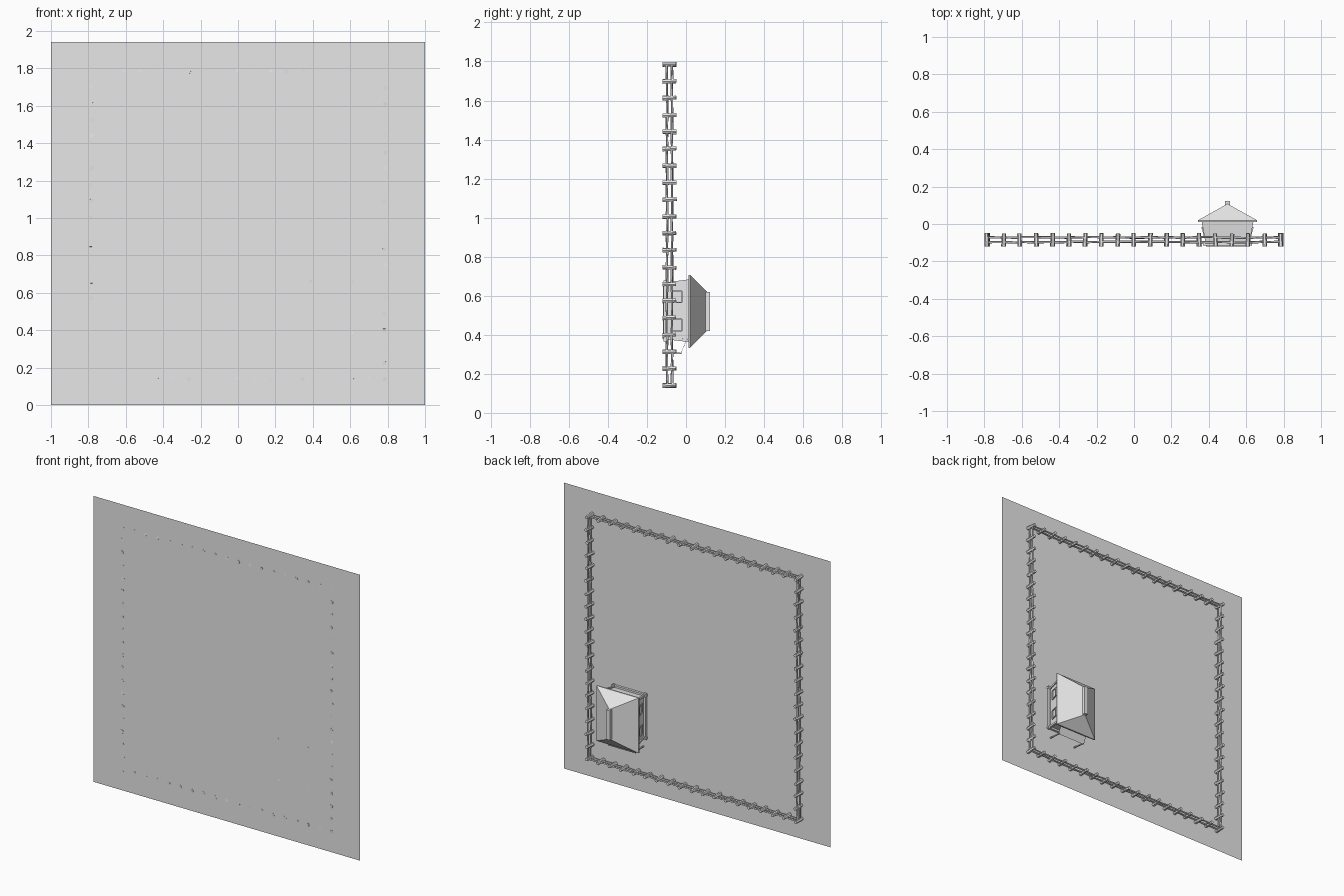
import bpy, bmesh, math, random
from mathutils import Vector, Matrix

random.seed(4)
cube = bpy.data.objects.get("Cube")
if cube:
    bpy.data.objects.remove(cube, do_unlink=True)

grey = bpy.data.materials.new("plain_grey")
grey.use_nodes = True
colour = (0.8, 0.8, 0.8, 1)
grey.diffuse_color = colour
grey.node_tree.nodes["Principled BSDF"].inputs["Base Color"].default_value = colour


def finish(name, bm):
    bmesh.ops.recalc_face_normals(bm, faces=bm.faces)
    mesh = bpy.data.meshes.new(name)
    bm.to_mesh(mesh)
    bm.free()
    mesh.materials.append(grey)
    obj = bpy.data.objects.new(name, mesh)
    bpy.context.collection.objects.link(obj)
    return obj


def bar(bm, a, b, r1, r2=None, sides=4):
    """Straight pole from a to b, optionally tapered."""
    a, b = Vector(a), Vector(b)
    d = b - a
    turn = d.to_track_quat('Z', 'Y').to_matrix().to_4x4()
    spin = Matrix.Rotation(math.pi / sides, 4, 'Z')
    bmesh.ops.create_cone(bm, cap_ends=True, segments=sides, radius1=r1,
                          radius2=r2 or r1, depth=d.length,
                          matrix=Matrix.Translation((a + b) / 2) @ turn @ spin)


def hull(name, points):
    bm = bmesh.new()
    for p in points:
        bm.verts.new(p)
    bmesh.ops.convex_hull(bm, input=bm.verts)
    bmesh.ops.dissolve_limit(bm, angle_limit=0.01, verts=bm.verts, edges=bm.edges)
    return finish(name, bm)


def ring(y, half, low, high, mid=0.5):
    """Rectangle of corners at depth y, in order around the cabin."""
    return [Vector((mid + sx * half, y, z)) for sx, z in
            ((-1, low), (1, low), (1, high), (-1, high))]


def box(name, centre, size):
    bm = bmesh.new()
    bmesh.ops.create_cube(bm, size=1, matrix=Matrix.Translation(centre) @ Matrix.Diagonal((*size, 1)))
    return finish(name, bm)


# Ground sheet, standing upright
GROUND = -0.119
bm = bmesh.new()
bm.faces.new([bm.verts.new(p) for p in ring(GROUND, 1, 0, 1.94, 0)][::-1])
finish("ground", bm)

# Fence: slightly crooked posts round a rectangle, two rails between them
X, LOW, HIGH = 0.785, 0.14, 1.785
corners = ring(0, X, LOW, HIGH, 0)
spots = []
for i, count in enumerate((18, 19, 18, 19)):
    start, end = corners[i], corners[(i + 1) % 4]
    spots += [start.lerp(end, k / count) for k in range(count)]


def jitter(amount):
    return Vector((random.uniform(-amount, amount), 0, random.uniform(-amount, amount)))


posts, rails = bmesh.new(), bmesh.new()
for p in spots:
    foot = p + jitter(0.003) + Vector((0, -0.12, 0))
    tip = p + jitter(0.004) + Vector((0, random.uniform(-0.052, -0.048), 0))
    bar(posts, foot, tip, 0.012, 0.011, 6)
for y in (-0.097, -0.072):
    for p, q in zip(spots, spots[1:] + spots[:1]):
        reach = (q - p).normalized() * 0.006
        lift = [Vector((0, y + random.uniform(-0.003, 0.003), 0)) for _ in range(2)]
        bar(rails, p - reach + jitter(0.003) + lift[0],
            q + reach + jitter(0.003) + lift[1], 0.006, sides=5)
finish("fence_posts", posts)
finish("fence_rails", rails)

# Cabin walls flare out towards the eaves
foot = ring(GROUND, 0.108, 0.385, 0.66)
top = ring(0.014, 0.132, 0.37, 0.677)
hull("cabin_walls", foot + top)

# Corner posts and sill beams
bm = bmesh.new()
sill = ring(-0.108, 0.118, 0.378, 0.667)
for i in range(4):
    bar(bm, foot[i], top[i], 0.009)
    along = (sill[(i + 1) % 4] - sill[i]).normalized() * 0.012
    bar(bm, sill[i] - along, sill[(i + 1) % 4] + along, 0.011)
finish("cabin_beams", bm)

# Window frames on the two long walls
bm = bmesh.new()
for side in (-1, 1):
    for z in (0.45, 0.595):
        frame = [Vector((0.5 + side * (0.5 * 0.048 * (y + 0.119) / 0.133 * 2 * 0.5 + 0.109 + (y + 0.119) * 0.09),
                         y, z + dz))
                 for y, dz in ((-0.07, -0.03), (-0.07, 0.03), (-0.02, 0.03), (-0.02, -0.03))]
        for i in range(4):
            bar(bm, frame[i], frame[(i + 1) % 4], 0.004)
finish("window_frames", bm)

# Door under the awning
hull("door", ring(-0.117, 0.032, 0.381, 0.39) + ring(-0.03, 0.032, 0.371, 0.38))

# Hipped roof with a ridge cap
eave = ring(0.012, 0.158, 0.332, 0.707) + ring(0.02, 0.158, 0.332, 0.707)
hull("roof", eave + [Vector((0.5, 0.108, 0.42)), Vector((0.5, 0.108, 0.62))])
box("ridge_cap", (0.5, 0.109, 0.52), (0.027, 0.026, 0.2))

# Awning on two slim props
hull("awning", ring(0.0, 0.105, 0.365, 0.37) + ring(-0.028, 0.105, 0.298, 0.302))
bm = bmesh.new()
for x in (0.402, 0.598):
    bar(bm, (x, GROUND, 0.312), (x, -0.022, 0.304), 0.005)
finish("awning_props", bm)
